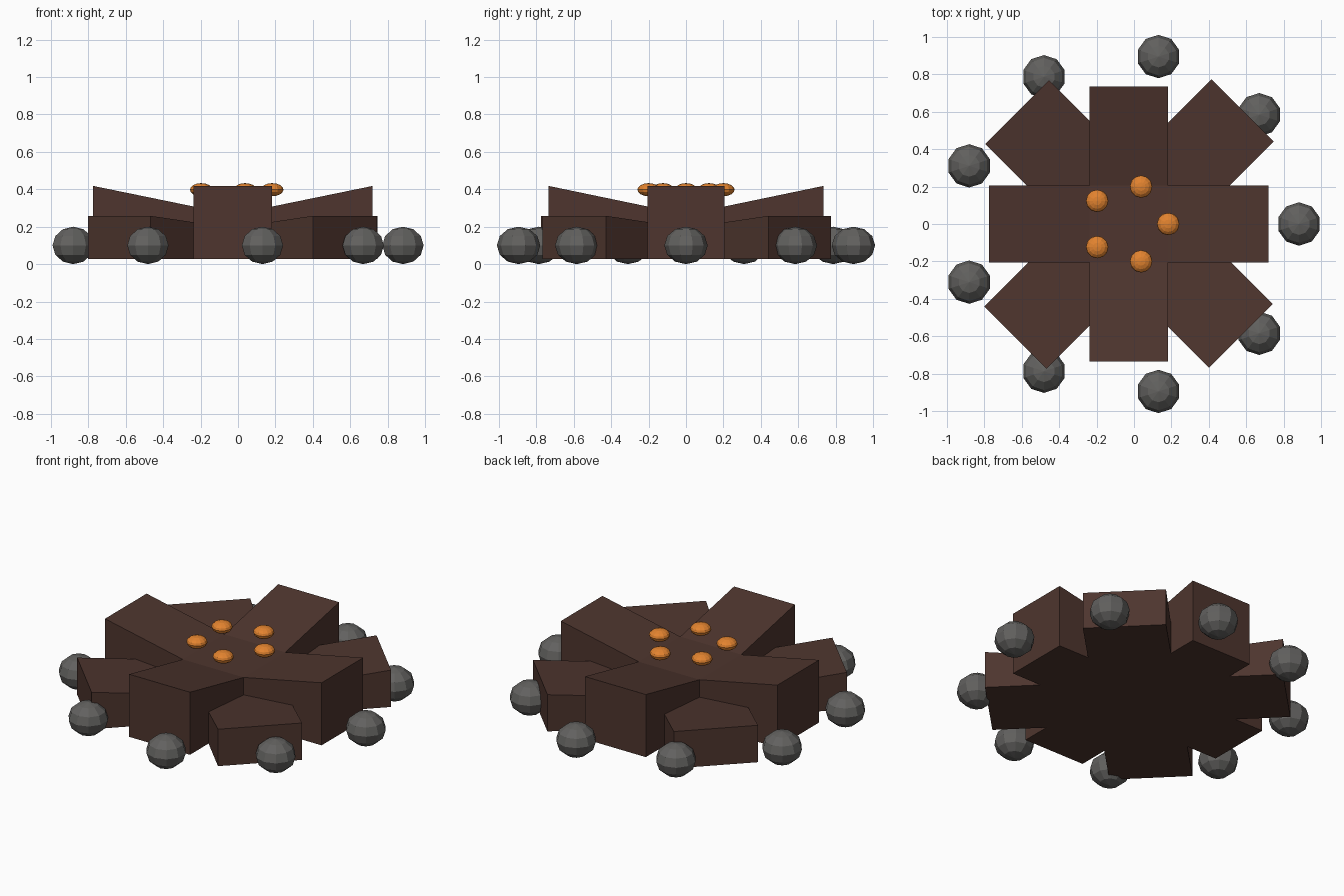
import bpy, bmesh, math
from mathutils import Matrix, Vector

if "Cube" in bpy.data.objects:
    bpy.data.objects.remove(bpy.data.objects["Cube"])

CX = -0.027  # centre of the fire ring


def material(name, rgb):
    m = bpy.data.materials.new(name)
    lin = [((c / 255 + 0.055) / 1.055) ** 2.4 for c in rgb]
    m.diffuse_color = (*lin, 1)
    m.use_nodes = True
    m.node_tree.nodes["Principled BSDF"].inputs["Base Color"].default_value = m.diffuse_color
    return m


brown = material("dark wood", (78, 53, 46))
grey = material("stone grey", (98, 97, 95))
orange = material("ember orange", (226, 131, 47))


def finish(bm, name, mat):
    bmesh.ops.recalc_face_normals(bm, faces=bm.faces)
    mesh = bpy.data.meshes.new(name)
    bm.to_mesh(mesh)
    bm.free()
    mesh.materials.append(mat)
    ob = bpy.data.objects.new(name, mesh)
    bpy.context.collection.objects.link(ob)
    return ob


def log_cross(name, scale_xy, scale_z, angle):
    """Block with four arms extruded sideways, their tops rising outward."""
    bm = bmesh.new()
    bmesh.ops.create_cube(bm, size=1, matrix=Matrix.Translation((0, 0, 0.14))
                          @ Matrix.Diagonal((0.42, 0.41, 0.28, 1)))
    bm.normal_update()
    for f in [f for f in bm.faces if abs(f.normal.z) < 0.5]:
        n = f.normal.copy()
        reach = 0.537 if abs(n.x) > 0.5 else 0.53
        end = bmesh.ops.extrude_discrete_faces(bm, faces=[f])["faces"][0]
        for v in end.verts:
            v.co += n * reach
            if v.co.z > 0.1:
                v.co.z = 0.39
    ob = finish(bm, name, brown)
    ob.location = (CX, 0, 0.028)
    ob.rotation_euler.z = angle
    ob.scale = (scale_xy, scale_xy, scale_z)


# crossed logs
log_cross("upper_logs", 1, 1, 0)
log_cross("lower_logs", 1.15, 0.59, math.pi / 4)


def ball_ring(name, count, ring, z, radius, half_height, segs, rings, mat):
    """Flattened low-poly balls spaced evenly round a circle."""
    for i in range(count):
        a = 2 * math.pi * i / count
        bm = bmesh.new()
        bmesh.ops.create_uvsphere(bm, u_segments=segs, v_segments=rings, radius=1)
        ob = finish(bm, f"{name}_{i + 1}", mat)
        ob.location = Vector((CX + ring * math.cos(a), ring * math.sin(a), z))
        ob.scale = (radius, radius, half_height)


# ring of stones and glowing embers
ball_ring("stone", 9, 0.909, 0.1, 0.116, 0.1, 10, 6, grey)
ball_ring("ember", 5, 0.21, 0.398, 0.06, 0.035, 12, 8, orange)
